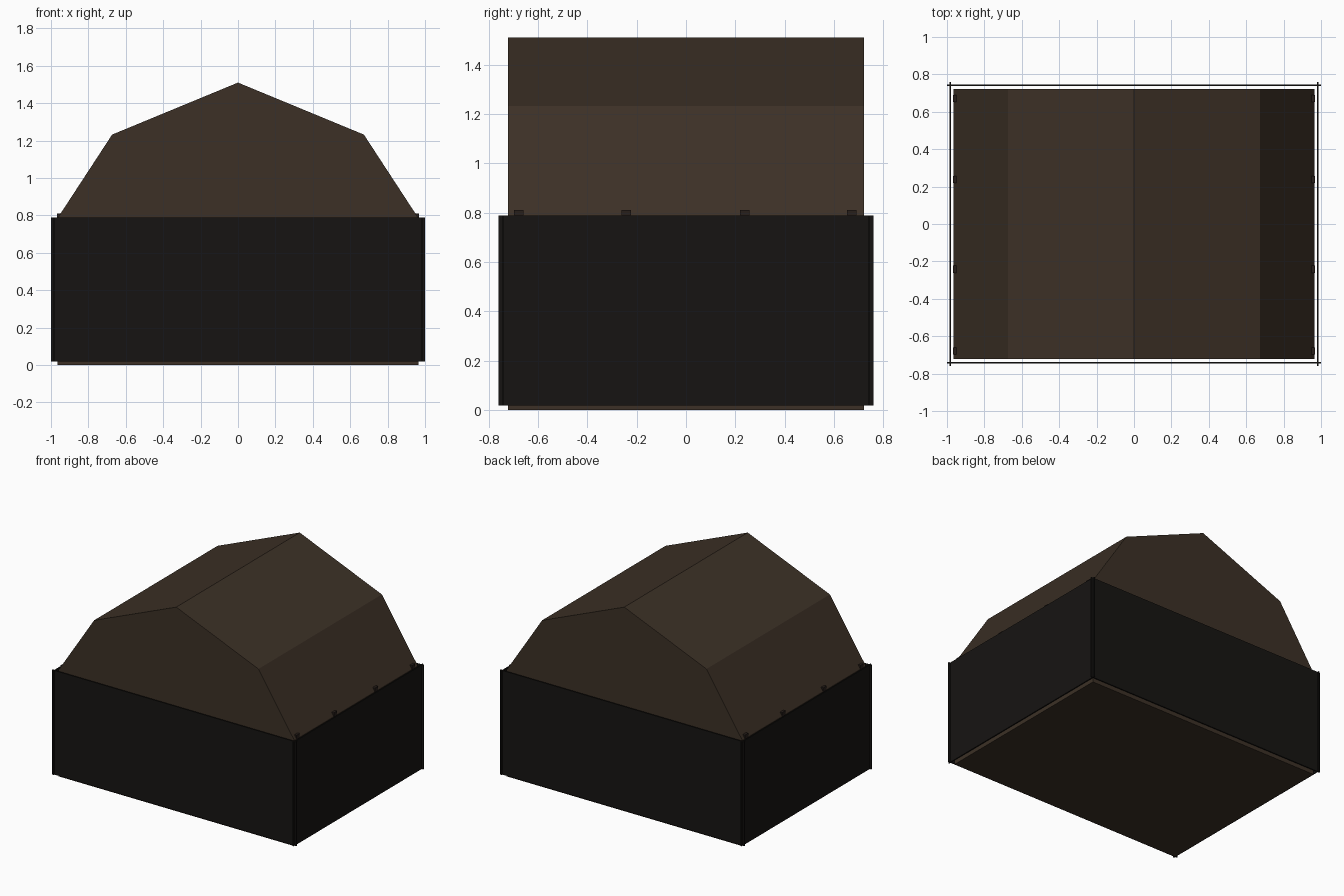
import bpy

if "Cube" in bpy.data.objects:
    bpy.data.objects.remove(bpy.data.objects["Cube"])


def material(name, rgb):
    m = bpy.data.materials.new(name)
    m.diffuse_color = (*rgb, 1)
    m.use_nodes = True
    m.node_tree.nodes["Principled BSDF"].inputs["Base Color"].default_value = m.diffuse_color
    return m


earth = material("earth_brown", (0.045, 0.03, 0.019))
dark = material("panel_black", (0.008, 0.007, 0.006))
hook_mat = material("hook_brown", (0.02, 0.013, 0.01))


def mesh_object(name, verts, faces, mat):
    me = bpy.data.meshes.new(name)
    me.from_pydata(verts, [], faces)
    me.materials.append(mat)
    ob = bpy.data.objects.new(name, me)
    bpy.context.collection.objects.link(ob)
    return ob


def box(name, lo, hi, mat):
    verts = [(x, y, z) for x in (lo[0], hi[0]) for y in (lo[1], hi[1]) for z in (lo[2], hi[2])]
    faces = [(0, 1, 3, 2), (4, 6, 7, 5), (0, 4, 5, 1), (2, 3, 7, 6), (0, 2, 6, 4), (1, 5, 7, 3)]
    return mesh_object(name, verts, faces, mat)


# Earth fill: upright sides below, folded mound on top, flat gable ends
profile = [(-0.965, 0), (0.965, 0), (0.965, 0.785), (0.673, 1.232),
           (0, 1.51), (-0.673, 1.232), (-0.965, 0.785)]
n = len(profile)
verts = [(x, y, z) for y in (-0.722, 0.722) for x, z in profile]
faces = [tuple(range(n)), tuple(reversed(range(n, 2 * n)))]
faces += [(i, i + n, (i + 1) % n + n, (i + 1) % n) for i in range(n)]
mesh_object("earth_fill", verts, faces, earth)

# Four thin wall panels that cross slightly at the corners
Z0, Z1, T = 0.018, 0.788, 0.004
for s, end in ((-1, "front"), (1, "back")):
    y = s * 0.743
    box(end + "_panel", (-1, y - T, Z0), (1, y + T, Z1), dark)
for s, side in ((-1, "left"), (1, "right")):
    x = s * 0.983
    box(side + "_panel", (x - T, -0.76, Z0), (x + T, 0.76, Z1), dark)

# Small hooks showing above the side panels
for s, side in ((-1, "left"), (1, "right")):
    for y in (-0.678, -0.242, 0.238, 0.672):
        x = s * 0.956
        box(side + "_hook", (x - 0.011, y - 0.019, 0.765), (x + 0.011, y + 0.019, 0.81), hook_mat)
